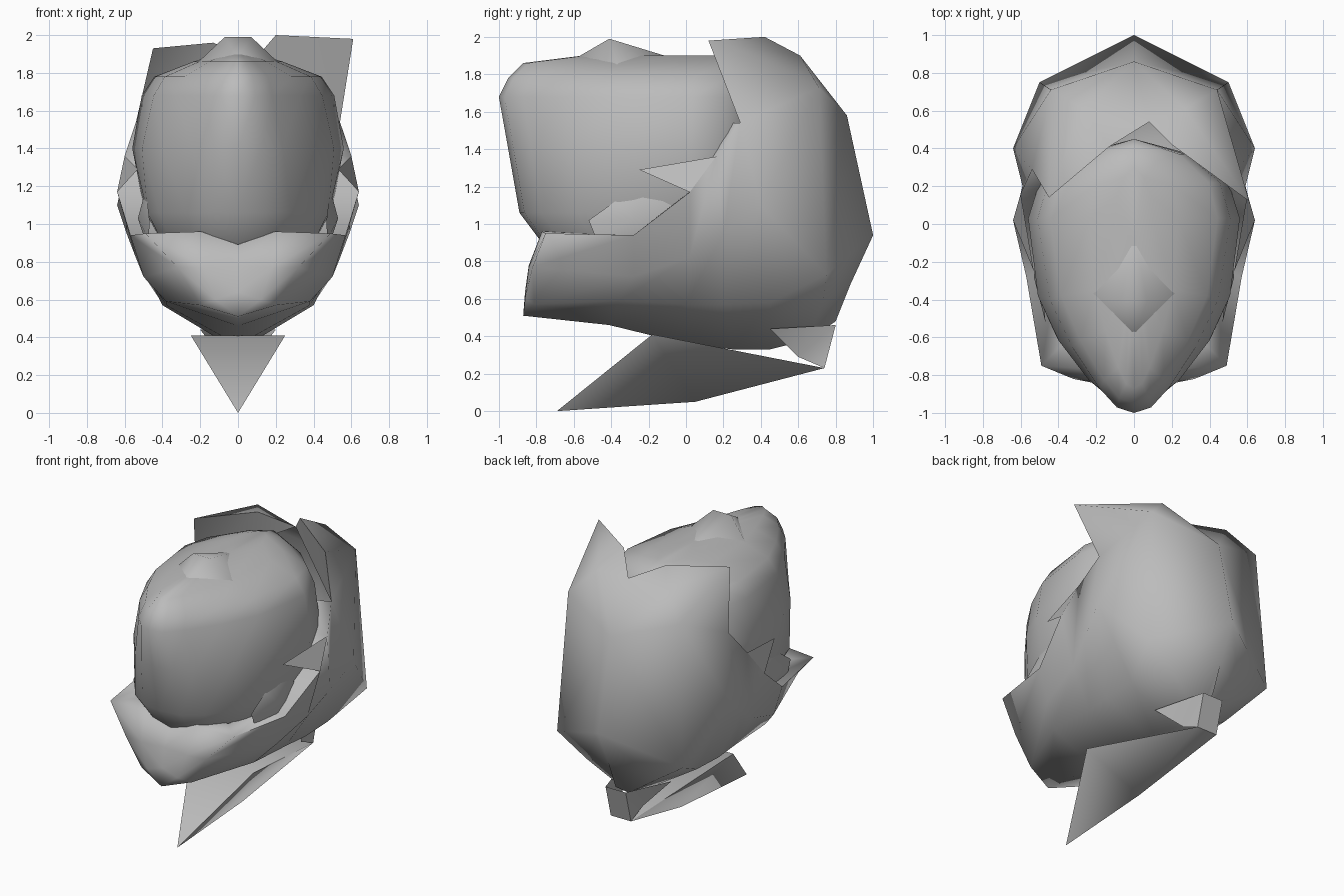
import bpy
import bmesh
from mathutils import Vector

if "Cube" in bpy.data.objects:
    bpy.data.objects.remove(bpy.data.objects["Cube"], do_unlink=True)

# One plain grey for every part
grey = bpy.data.materials.new("plain grey")
grey.use_nodes = True
colour = (0.5, 0.5, 0.5, 1)
grey.diffuse_color = colour
grey.node_tree.nodes["Principled BSDF"].inputs["Base Color"].default_value = colour


def finish(bm, name, angle=1.0):
    """Weld the seams, orient the faces and shade the part smoothly."""
    bmesh.ops.remove_doubles(bm, verts=bm.verts, dist=0.004)
    bmesh.ops.recalc_face_normals(bm, faces=bm.faces)
    mesh = bpy.data.meshes.new(name)
    bm.to_mesh(mesh)
    bm.free()
    mesh.materials.append(grey)
    part = bpy.data.objects.new(name, mesh)
    bpy.context.collection.objects.link(part)
    bpy.ops.object.select_all(action="DESELECT")
    part.select_set(True)
    bpy.context.view_layer.objects.active = part
    bpy.ops.object.shade_smooth_by_angle(angle=angle)


def add_face(bm, points):
    """Add one face, skipping points that repeat at a pole."""
    unique = []
    for point in points:
        if not any((Vector(point) - Vector(other)).length < 0.004 for other in unique):
            unique.append(point)
    if len(unique) > 2:
        bm.faces.new([bm.verts.new(point) for point in unique])


def mirrored(point, side):
    return (point[0] * side, point[1], point[2])


def add_loft(bm, columns):
    """Bridge neighbouring columns of points, on both sides of the middle."""
    for side in (1, -1):
        for first, second in zip(columns, columns[1:]):
            for i in range(min(len(first), len(second)) - 1):
                corners = (first[i], second[i], second[i + 1], first[i + 1])
                add_face(bm, [mirrored(corner, side) for corner in corners])


# Outer cup: half columns from the keel up to the rim, front to back
cup_columns = [
    [(0, -.87, .51), (0, -.86, .64), (0, -.84, .78), (0, -.78, .89)],
    [(0, -.87, .51), (.12, -.86, .6), (.18, -.84, .77), (.2, -.77, .96)],
    [(0, -.87, .51), (.2, -.81, .57), (.32, -.82, .77), (.49, -.75, .95)],
    [(0, -.41, .46), (.38, -.36, .59), (.5, -.28, .72), (.57, -.28, .94)],
    [(0, 0, .36), (.38, 0, .57), (.54, .02, .82), (.64, .02, 1.17)],
    [(0, .25, .33), (.4, .2, .57), (.59, .2, .95), (.6, .16, 1.36)],
    [(0, .45, .33), (.4, .45, .58), (.64, .4, 1.1), (.54, .29, 1.54)],
    [(0, .65, .38), (.28, .73, .58), (.5, .75, .73), (.44, .71, 1.73)],
    [(0, .8, .48), (0, .88, .68), (0, 1, .94), (0, .86, 1.58)],
]
side_rim, corner_rim, back_rim = [column[3] for column in cup_columns[6:]]

# Ledge turning inward from the open rim to the bulb
for column in cup_columns[:7]:
    x, y, z = column[3]
    column.append((x * .7, y * .8, z))
cup = bmesh.new()
add_loft(cup, cup_columns)

# Pointed tooth on each side rim
for side in (1, -1):
    tooth = (cup_columns[4][3], cup_columns[5][3], (.53, -.25, 1.29))
    add_face(cup, [mirrored(point, side) for point in tooth])

# Uneven ear petals rising from the back rim and folding forward
fold = (.08, .54, 1.86)
ears = {
    1: ((.61, .12, 1.98), (.2, .42, 2)),
    -1: ((-.45, .14, 1.93), (-.13, .41, 1.96)),
}
for side, (tip, crest) in ears.items():
    low, corner = mirrored(side_rim, side), mirrored(corner_rim, side)
    shoulder = mirrored((.27, .61, 1.9), side)
    for triangle in (
        (low, corner, tip),
        (corner, shoulder, tip),
        (shoulder, crest, tip),
        (corner, back_rim, shoulder),
        (back_rim, fold, shoulder),
        (shoulder, fold, crest),
        (low, tip, crest),
        (low, crest, fold),
    ):
        add_face(cup, triangle)
finish(cup, "outer_cup", angle=1.5)

# Inner bulb: one plan outline scaled to each level
outline = [(0, -1), (.1, -.97), (.2, -.87), (.36, -.65), (.49, -.4),
           (.56, .03), (.5, .22), (.3, .37), (0, .45)]
# Height, width factor, front depth, back depth, bluntness of the front
levels = [(.6, .3, .5, .2, 1), (.9, .72, .77, .4, 1), (1.06, .88, .89, .44, .9),
          (1.4, 1, .95, .45, .3), (1.68, .91, 1, .45, 0), (1.78, .79, .95, .45, 0),
          (1.86, .42, .87, .41, 0), (1.9, .18, .55, .3, 0)]
bulb_columns = []
for x, y in outline:
    column = [(0, -.2, .6)]
    for height, width, front, back, blunt in levels:
        depth = y * front if y < 0 else y * back / outline[-1][1]
        spread = 1 + blunt * (1 - x / .56) if y < 0 else 1
        column.append((x * width * spread, depth, height))
    column.append((0, -.1, 1.9))
    bulb_columns.append(column)
bulb = bmesh.new()
add_loft(bulb, bulb_columns)
finish(bulb, "inner_bulb", angle=1.3)

# Soft swelling on the top of the bulb
crest = bmesh.new()
front_foot, back_foot = (0, -.6, 1.88), (0, -.05, 1.88)
peak, foot = (.07, -.41, 1.99), (.24, -.36, 1.83)
for side in (1, -1):
    top, low = mirrored(peak, side), mirrored(foot, side)
    add_face(crest, (front_foot, low, top))
    add_face(crest, (back_foot, top, low))
for end in (front_foot, back_foot):
    add_face(crest, (end, peak, mirrored(peak, -1)))
finish(crest, "bulb_crest", angle=3)

# Side scales showing in the gap beneath each tooth
scale_edge = [(-.52, 1.02), (-.38, 1.12), (-.22, 1.17), (-.08, 1.1),
              (-.12, .98), (-.28, .9), (-.48, .92)]
for side, label in ((1, "left"), (-1, "right")):
    scale = bmesh.new()
    centre = (.53 * side, -.28, 1.03)
    ring = [((.51 + y * .08) * side, y, z) for y, z in scale_edge]
    for i, point in enumerate(ring):
        add_face(scale, (centre, point, ring[i - 1]))
    finish(scale, label + "_scale")

# Folded leaf below the cup
leaf = bmesh.new()
tip, keel = (0, -.69, 0), (0, .05, .05)
# Wing, blunt end, and the three corners of the hooked stalk
leaf_points = [(.25, -.18, .41), (.08, .74, .23),
               (.2, .45, .44), (.08, .8, .46), (.08, .6, .29)]
left = leaf_points
right = [mirrored(point, -1) for point in leaf_points]
for wing, end, hook, stalk, bend in (left, right):
    add_face(leaf, (tip, keel, wing))
    add_face(leaf, (keel, end, wing))
    add_face(leaf, (hook, stalk, bend))
    add_face(leaf, (bend, stalk, end))
# Faces that join the two sides
add_face(leaf, (tip, left[0], right[0]))
add_face(leaf, (keel, left[1], right[1]))
add_face(leaf, (left[0], left[1], right[1], right[0]))
add_face(leaf, (left[1], left[3], right[3], right[1]))
finish(leaf, "lower_leaf", angle=1.5)
